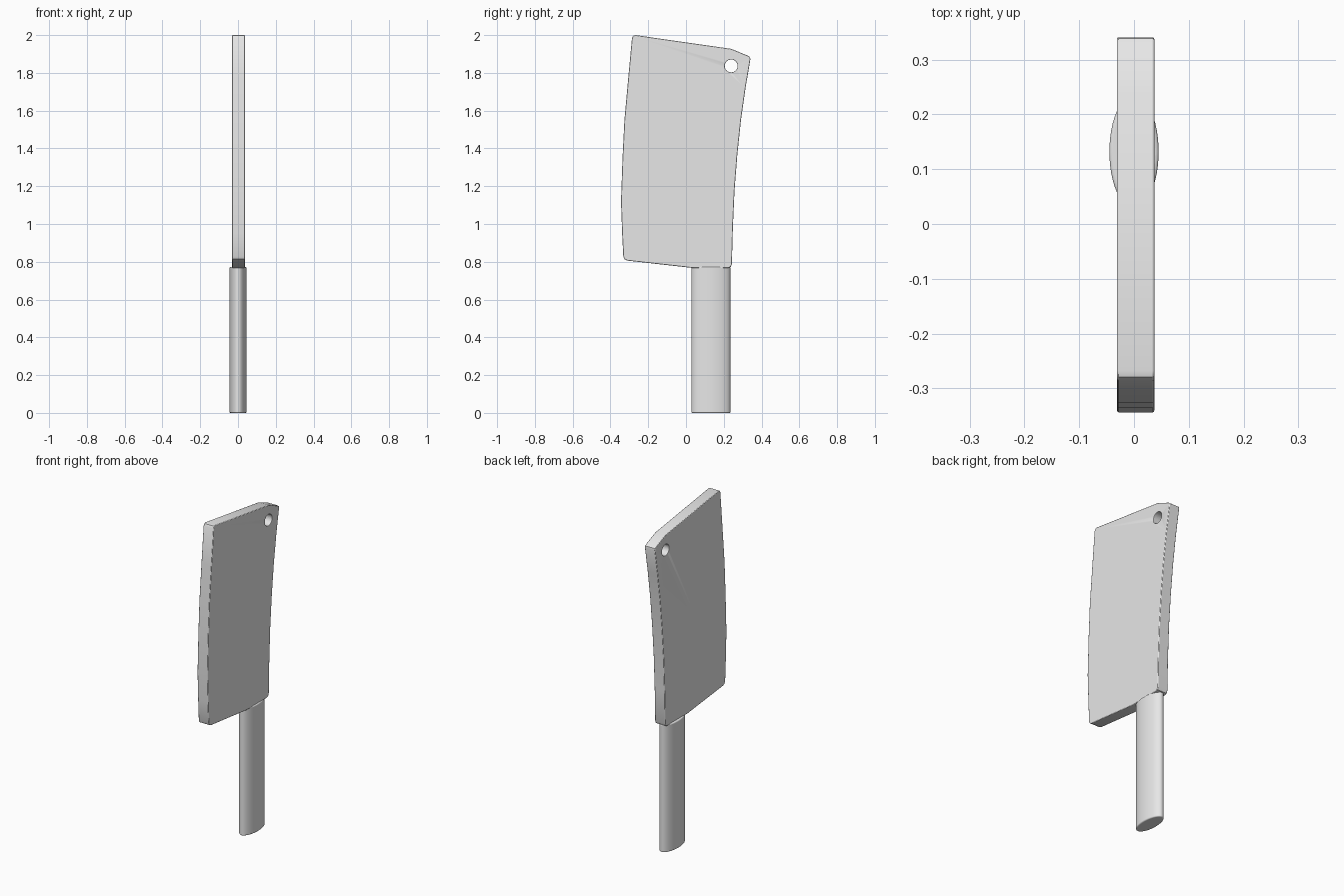
import bpy, bmesh, math

if "Cube" in bpy.data.objects:
    bpy.data.objects.remove(bpy.data.objects["Cube"])

steel = bpy.data.materials.new("plain_grey")
steel.diffuse_color = (0.8, 0.8, 0.8, 1)
steel.use_nodes = True
steel.node_tree.nodes["Principled BSDF"].inputs["Base Color"].default_value = steel.diffuse_color


def extrude_outline(name, points, axis, start, length):
    """Prism from a closed outline: axis 'X' takes (y, z) points, 'Z' takes (x, y)."""
    place = (lambda a, b: (start, a, b)) if axis == 'X' else (lambda a, b: (a, b, start))
    bm = bmesh.new()
    face = bm.faces.new([bm.verts.new(place(a, b)) for a, b in points])
    extruded = bmesh.ops.extrude_face_region(bm, geom=[face])["geom"]
    offset = (length, 0, 0) if axis == 'X' else (0, 0, length)
    bmesh.ops.translate(bm, vec=offset,
                        verts=[v for v in extruded if isinstance(v, bmesh.types.BMVert)])
    bmesh.ops.recalc_face_normals(bm, faces=bm.faces)
    mesh = bpy.data.meshes.new(name)
    bm.to_mesh(mesh)
    bm.free()
    mesh.materials.append(steel)
    obj = bpy.data.objects.new(name, mesh)
    bpy.context.collection.objects.link(obj)
    return obj


def ellipse(cx, cy, rx, ry, count):
    angles = [2 * math.pi * i / count for i in range(count)]
    return [(cx + rx * math.cos(a), cy + ry * math.sin(a)) for a in angles]


def add_bevel(obj, width, segments):
    bevel = obj.modifiers.new("soft_edges", 'BEVEL')
    bevel.width = width
    bevel.segments = segments
    bevel.limit_method = 'ANGLE'
    bevel.angle_limit = math.radians(50)


def shade(obj):
    bpy.ops.object.select_all(action='DESELECT')
    obj.select_set(True)
    bpy.context.view_layer.objects.active = obj
    bpy.ops.object.shade_smooth_by_angle(angle=math.radians(35))


# Blade: curved cutting edge at the front, hollow spine at the back
blade_outline = [
    (0.03, 0.768), (0.225, 0.768), (0.237, 0.773), (0.243, 0.787),
    (0.248, 0.98), (0.257, 1.18), (0.272, 1.37), (0.291, 1.55), (0.315, 1.72),
    (0.341, 1.872), (0.339, 1.883), (0.33, 1.89), (0.24, 1.927),
    (-0.268, 2.0), (-0.279, 1.997), (-0.286, 1.985),
    (-0.306, 1.77), (-0.326, 1.55), (-0.336, 1.35), (-0.344, 1.12),
    (-0.338, 0.95), (-0.332, 0.828), (-0.326, 0.814), (-0.31, 0.806),
]
blade = extrude_outline("blade", blade_outline, 'X', -0.031, 0.068)

# Hanging hole through the upper back corner
cutter = extrude_outline("hole_cutter", ellipse(0.239, 1.837, 0.034, 0.034, 32), 'X', -0.1, 0.2)
cutter.hide_render = True
cutter.hide_set(True)
cut = blade.modifiers.new("hanging_hole", 'BOOLEAN')
cut.operation = 'DIFFERENCE'
cut.solver = 'EXACT'
cut.object = cutter
add_bevel(blade, 0.003, 2)
shade(blade)

# Handle: upright oval grip with softened ends
handle = extrude_outline("handle", ellipse(0, 0.132, 0.045, 0.103, 48), 'Z', 0.0, 0.772)
add_bevel(handle, 0.006, 3)
shade(handle)
